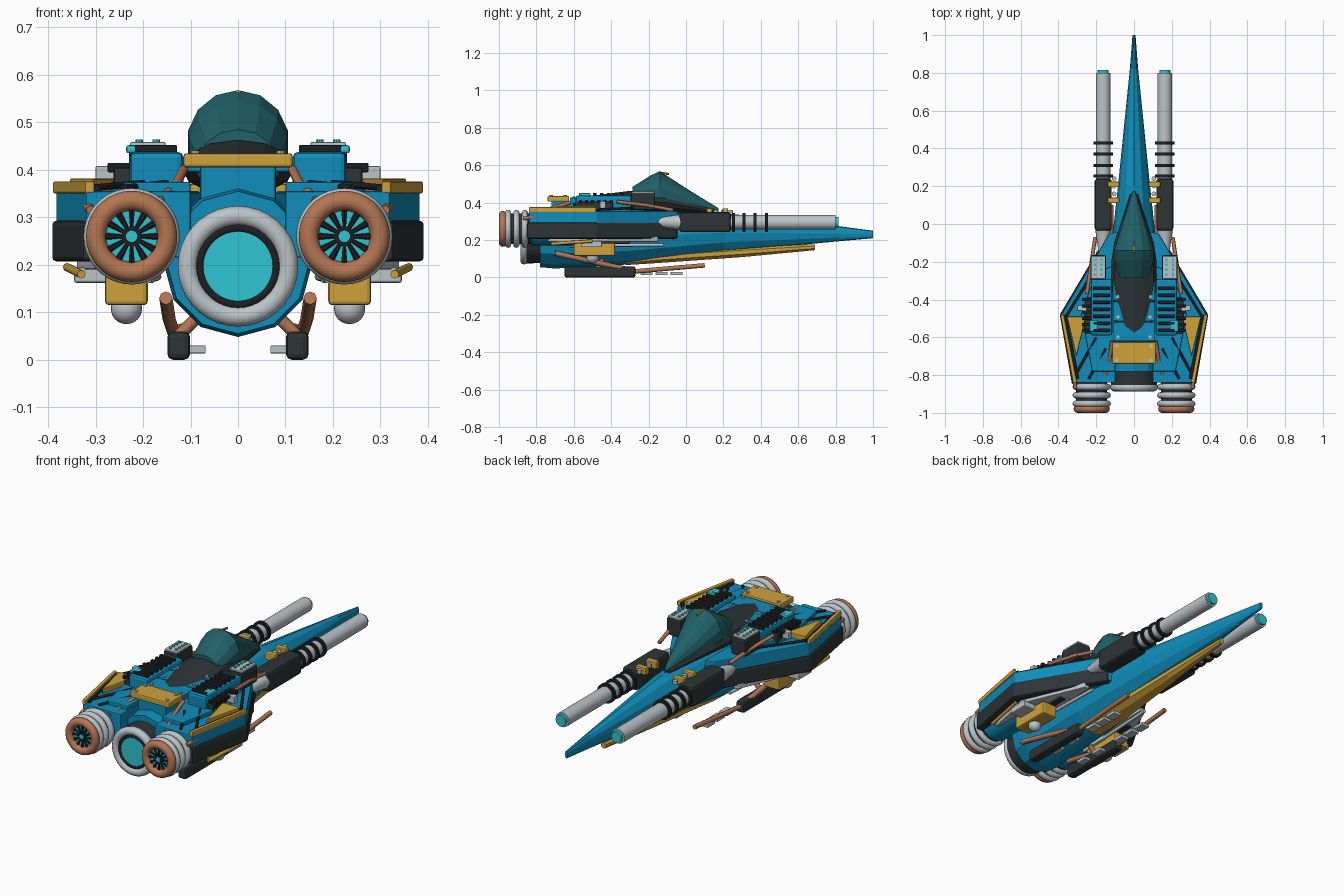
import bpy, bmesh, math
from mathutils import Vector, Matrix

if "Cube" in bpy.data.objects:
    bpy.data.objects.remove(bpy.data.objects["Cube"])

COLS = {"blue": (0.005, 0.27, 0.50), "dark": (0.026, 0.034, 0.037), "black": (0.012, 0.014, 0.016),
        "silver": (0.50, 0.55, 0.58), "gold": (0.62, 0.36, 0.045), "copper": (0.45, 0.18, 0.085),
        "cyan": (0.03, 0.56, 0.66), "canopy_teal": (0.015, 0.115, 0.14)}
MATS = {}
for k, c in COLS.items():
    MATS[k] = bpy.data.materials.new(k)
    MATS[k].diffuse_color = (*c, 1)
smooth = []


def make(name, bm, mat, bevel=0, round_=False):
    bmesh.ops.recalc_face_normals(bm, faces=bm.faces)
    me = bpy.data.meshes.new(name)
    bm.to_mesh(me)
    bm.free()
    me.materials.append(MATS[mat])
    o = bpy.data.objects.new(name, me)
    bpy.context.collection.objects.link(o)
    if bevel:
        m = o.modifiers.new("bevel", 'BEVEL')
        m.width, m.segments = bevel, 2
    if round_:
        smooth.append(o)
    return o


def box(name, x, y, z, mat, bevel=0.006):
    """Box from (min, max) ranges."""
    bm = bmesh.new()
    c = [(a + b) / 2 for a, b in (x, y, z)]
    d = [abs(b - a) for a, b in (x, y, z)]
    bmesh.ops.create_cube(bm, size=1, matrix=Matrix.Translation(c) @ Matrix.Diagonal((*d, 1)))
    return make(name, bm, mat, bevel)


def pair_box(name, x, y, z, mat, bevel=0.006):
    for s in (-1, 1):
        box(name, sorted((s * x[0], s * x[1])), y, z, mat, bevel)


def rod(name, a, b, r, mat, r2=None, seg=24):
    a, b = Vector(a), Vector(b)
    bm = bmesh.new()
    q = (b - a).to_track_quat('Z', 'Y').to_matrix().to_4x4()
    bmesh.ops.create_cone(bm, cap_ends=True, segments=seg, radius1=r, radius2=r if r2 is None else r2,
                          depth=(b - a).length, matrix=Matrix.Translation((a + b) / 2) @ q)
    return make(name, bm, mat, 0, True)


def pipe(name, pts, r, mat):
    """Pipe through a few points."""
    cu = bpy.data.curves.new(name, 'CURVE')
    cu.dimensions, cu.bevel_depth, cu.bevel_resolution, cu.use_fill_caps = '3D', r, 2, True
    sp = cu.splines.new('POLY')
    sp.points.add(len(pts) - 1)
    for p, co in zip(sp.points, pts):
        p.co = (*co, 1)
    cu.materials.append(MATS[mat])
    o = bpy.data.objects.new(name, cu)
    bpy.context.collection.objects.link(o)


def ring(name, c, R, r, mat):
    bpy.ops.mesh.primitive_torus_add(location=c, rotation=(math.pi / 2, 0, 0), major_radius=R,
                                     minor_radius=r, major_segments=36, minor_segments=12)
    o = bpy.context.object
    o.name = name
    o.data.materials.append(MATS[mat])
    smooth.append(o)


def loft(name, secs, n, mat, phase=0):
    """Hull through elliptical sections (y, z, rx, rz)."""
    bm = bmesh.new()
    rings = [[bm.verts.new((rx * math.sin(phase + i * math.tau / n), y, z + rz * math.cos(phase + i * math.tau / n)))
              for i in range(n)] for y, z, rx, rz in secs]
    for a, b in zip(rings, rings[1:]):
        for i in range(n):
            bm.faces.new((a[i], a[(i + 1) % n], b[(i + 1) % n], b[i]))
    bm.faces.new(rings[0])
    bm.faces.new(rings[-1])
    return make(name, bm, mat)


def prism(name, pts, z0, z1, mat, s, bevel=0.004):
    bm = bmesh.new()
    lo = [bm.verts.new((s * x, y, z0)) for x, y in pts]
    f = bm.faces.new(lo)
    top = bmesh.ops.extrude_face_region(bm, geom=[f])["geom"]
    bmesh.ops.translate(bm, vec=(0, 0, z1 - z0), verts=[v for v in top if isinstance(v, bmesh.types.BMVert)])
    return make(name, bm, mat, bevel)


# fuselage, belly keel, cockpit base and canopy
loft("fuselage", [(1, .23, .008, .02), (.82, .234, .022, .04), (.2, .24, .085, .105),
                  (-.3, .215, .14, .145), (-.70, .205, .157, .157), (-.78, .205, .15, .15)], 12, "blue")
loft("belly_keel", [(.69, .162, .015, .017), (.3, .135, .04, .028), (-.15, .105, .065, .03),
                    (-.32, .085, .05, .02)], 8, "gold", math.pi / 8)
loft("cockpit_base", [(.16, .352, .02, .012), (-.1, .40, .105, .05), (-.2, .405, .12, .06),
                      (-.30, .405, .118, .058), (-.6, .395, .09, .03)], 12, "dark")
loft("canopy", [(.175, .36, .006, .01), (.02, .40, .058, .065), (-.14, .458, .108, .11),
                (-.19, .445, .105, .1), (-.285, .41, .085, .075)], 14, "canopy_teal")
rod("canopy_pin", (0, -.15, .562), (0, -.09, .553), .006, "gold", seg=8)

# upper deck plates and rear gold plate
for i in range(3):
    y = -.305 - i * .107
    box("deck_plate", (-.112, .112), (y - .102, y), (.395, .428), "blue")
    for x in (-.085, .085):
        rod("deck_rivet", (x, y - .08, .425), (x, y - .08, .434), .009, "silver", seg=10)
box("rear_deck_plate", (-.115, .115), (-.74, -.625), (.405, .435), "gold")
box("rear_deck_support", (-.08, .08), (-.72, -.6), (.33, .41), "blue")
for x in (-.09, .09):
    for y in (-.645, -.72):
        rod("plate_rivet", (x, y, .43), (x, y, .441), .009, "silver", seg=10)

# central engine
rod("main_engine_casing", (0, -.74, .2), (0, -.865, .197), .122, "dark", seg=36)
ring("main_engine_rim", (0, -.865, .197), .106, .021, "silver")
ring("main_engine_inner_ring", (0, -.868, .197), .081, .010, "black")
rod("main_engine_glow", (0, -.86, .197), (0, -.874, .197), .074, "cyan", seg=36)

for s in (-1, 1):
    # side engines with fan
    ex, ez = s * .224, .26
    rod("engine_nacelle", (ex, -.5, ez), (ex, -.83, ez), .088, "blue", seg=32)
    rod("engine_core", (ex, -.8, ez), (ex, -.972, ez), .082, "dark", seg=32)
    for y in (-.862, -.907, -.951):
        ring("engine_ring", (ex, y, ez), .085, .0165, "silver")
    ring("engine_lip", (ex, -.979, ez), .075, .021, "copper")
    rod("fan_glow", (ex, -.96, ez), (ex, -.976, ez), .058, "cyan", seg=32)
    for i in range(12):
        a = i * math.tau / 12
        d = Vector((math.cos(a), 0, math.sin(a)))
        c = Vector((ex, -.979, ez))
        rod("fan_blade", c + d * .014, c + d * .056, .0035, "black", .0075, 6)
    rod("fan_hub", (ex, -.97, ez), (ex, -.984, ez), .021, "black")
    rod("fan_hub_glow", (ex, -.98, ez), (ex, -.987, ez), .012, "cyan")

    # wing block, side armour and top trims
    prism("wing", [(.08, -.04), (.13, -.05), (.383, -.48), (.32, -.84), (.1, -.84)], .215, .355, "blue", s)
    prism("wing_armour", [(.135, -.045), (.393, -.48), (.328, -.85), (.28, -.85), (.33, -.48), (.1, -.06)],
          .207, .293, "dark", s, .01)
    prism("wing_shoulder", [(.1, -.22), (.2, -.25), (.28, -.48), (.22, -.78), (.1, -.78)], .35, .375, "blue", s)
    prism("wing_edge_trim", [(.39, -.48), (.372, -.48), (.302, -.84), (.322, -.84)], .35, .376, "gold", s)
    prism("wing_panel", [(.355, -.49), (.255, -.49), (.305, -.70)], .35, .382, "gold", s)
    pipe("wing_edge_strip", [(s * .366, -.48, .362), (s * .298, -.82, .362)], .008, "black")
    for a, b in (((.2, -.6), (.31, -.8)), ((.15, -.66), (.24, -.82)), ((.23, -.28), (.36, -.49))):
        pipe("wing_seam", [(s * a[0], a[1], .372), (s * b[0], b[1], .362)], .007, "black")
    prism("wing_underplate", [(.17, -.15), (.2, -.15), (.34, -.48), (.29, -.74), (.16, -.7)], .19, .218, "silver", s)
    prism("wing_under_rib", [(.2, -.3), (.235, -.3), (.235, -.75), (.2, -.75)], .18, .2, "dark", s)

    # cannons
    cx, cz = s * .163, .295
    rod("cannon_barrel", (cx, .2, cz), (cx, .8, cz), .038, "silver", seg=28)
    rod("cannon_muzzle", (cx, .79, cz), (cx, .815, cz), .029, "cyan")
    for y in (.255, .31, .37, .43):
        rod("cannon_band", (cx, y - .008, cz), (cx, y + .008, cz), .051, "black")
    rod("cannon_joint", (cx, -.15, cz), (cx, -.03, cz), .025, "silver", .042)
    for y in (.16, .2, .24):
        rod("cannon_bolt", (s * .105, y, .345), (s * .105, y, .362), .012, "silver", seg=12)

    # copper pipes
    pipe("shoulder_pipe", [(s * .205, -.07, .36), (s * .225, -.2, .385), (s * .25, -.37, .405)], .010, "copper")
    pipe("engine_pipe", [(s * .115, -.62, .40), (s * .13, -.72, .37), (s * .165, -.84, .335)], .010, "copper")
    pipe("engine_side_pipe", [(s * .325, -.73, .335), (s * .31, -.87, .315)], .010, "copper")
    pipe("skid_pipe", [(s * .125, -.28, .032), (s * .12, .1, .065)], .012, "copper")
    pipe("skid_rear_strut", [(s * .152, -.7, .13), (s * .145, -.5, .085), (s * .13, -.3, .04)], .014, "copper")
    pipe("skid_brace", [(s * .085, -.45, .09), (s * .125, -.45, .05)], .013, "copper")
    pipe("under_rail", [(s * .17, -.12, .175), (s * .19, -.62, .17)], .009, "silver")
    pipe("under_gold_rail", [(s * .36, -.5, .195), (s * .33, -.72, .18)], .009, "gold")

    # pod sensor dome
    bm = bmesh.new()
    bmesh.ops.create_uvsphere(bm, u_segments=20, v_segments=12, radius=.033,
                              matrix=Matrix.Translation((s * .235, -.5, .108)))
    make("pod_dome", bm, "silver", 0, True)

    # glowing dots on sensor boxes
    for i in range(4):
        for x in (.172, .208):
            y = -.19 - i * .026
            rod("sensor_dot", (s * x, y, .455), (s * x, y, .464), .008, "cyan", seg=10)

pair_box("cannon_housing", (.118, .208), (-.035, .24), (.242, .35), "dark", .014)
for y in (.125, .21):
    pair_box("cannon_clip", (.078, .14), (y - .015, y + .015), (.33, .37), "gold")

# raised side blocks with cooling slats, sensor boxes and side vents
pair_box("side_block", (.115, .228), (-.59, -.29), (.345, .438), "blue", .012)
for i in range(7):
    y = -.34 - i * .037
    pair_box("cooling_slat", (.128, .218), (y - .009, y + .009), (.43, .452), "black", .003)
pair_box("block_light", (.19, .236), (-.57, -.51), (.435, .452), "cyan")
pair_box("sensor_box", (.148, .23), (-.295, -.165), (.36, .452), "dark", .008)
pair_box("sensor_plate", (.153, .227), (-.29, -.17), (.448, .459), "silver", .003)
pair_box("side_vent", (.222, .262), (-.58, -.39), (.36, .405), "dark")
for i in range(6):
    y = -.40 - i * .033
    pair_box("vent_slat", (.218, .275), (y - .008, y + .008), (.395, .415), "black", .003)
pair_box("vent_bracket", (.25, .3), (-.46, -.43), (.372, .408), "silver", .003)

# landing skids, foot plates and underwing pods
pair_box("landing_skid", (.101, .149), (-.65, -.27), (0, .06), "dark", .012)
for y in (-.5, -.38, -.21, -.13, -.05):
    pair_box("foot_plate", (.068, .115), (y - .032, y + .032), (.013, .03), "silver", .003)
pair_box("pod_box", (.19, .28), (-.6, -.38), (.115, .185), "gold", .008)
pair_box("pod_mount", (.175, .345), (-.56, -.45), (.162, .195), "silver", .005)

# smooth only the round parts
bpy.ops.object.select_all(action='DESELECT')
for o in smooth:
    o.select_set(True)
bpy.context.view_layer.objects.active = smooth[0]
bpy.ops.object.shade_smooth_by_angle(angle=math.radians(35))

for m in bpy.data.materials:
    if m.users and not m.is_grease_pencil:
        m.use_nodes = True
        m.node_tree.nodes["Principled BSDF"].inputs["Base Color"].default_value = m.diffuse_color
